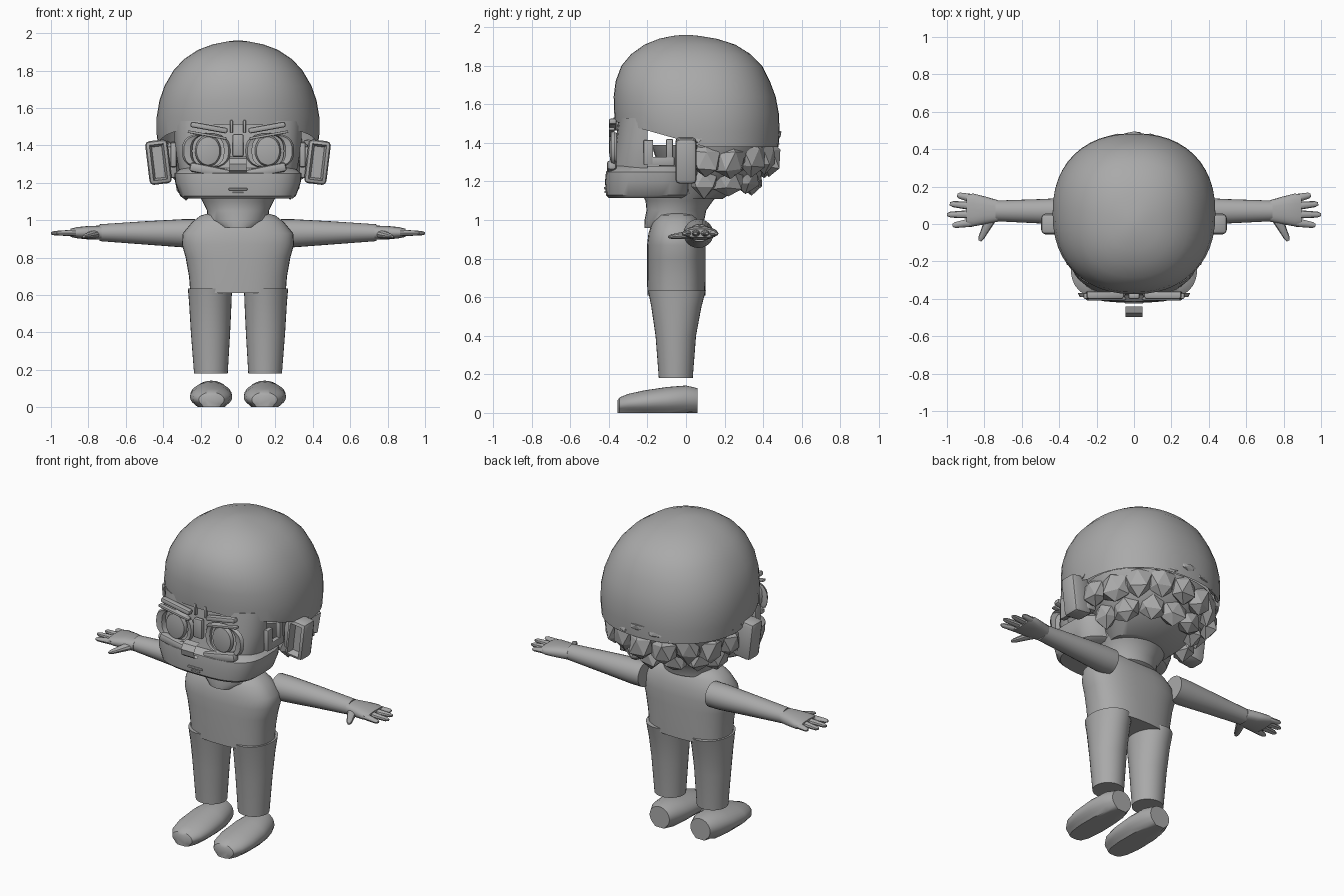
import bpy, bmesh, math, random
from mathutils import Vector, Matrix

if "Cube" in bpy.data.objects:
    bpy.data.objects.remove(bpy.data.objects["Cube"], do_unlink=True)
random.seed(4)

GREY = (0.4, 0.4, 0.4, 1)
clay = bpy.data.materials.new("plain grey")
clay.use_nodes = True
clay.diffuse_color = GREY
clay.node_tree.nodes["Principled BSDF"].inputs["Base Color"].default_value = GREY


def finish(name, bm, side=1, smooth=35):
    for v in bm.verts:
        v.co.x *= side
    bmesh.ops.recalc_face_normals(bm, faces=bm.faces)
    mesh = bpy.data.meshes.new(name)
    bm.to_mesh(mesh)
    bm.free()
    mesh.materials.append(clay)
    ob = bpy.data.objects.new(name, mesh)
    bpy.context.collection.objects.link(ob)
    if smooth:
        bpy.ops.object.select_all(action='DESELECT')
        ob.select_set(True)
        bpy.context.view_layer.objects.active = ob
        bpy.ops.object.shade_smooth_by_angle(angle=math.radians(smooth))
    return ob


def loft(rings, axis='z', n=32, power=2.0, caps=True):
    """Skin rings of (position, centre u, centre v, radius u, radius v)."""
    bm = bmesh.new()
    loops = []
    for t, cu, cv, ru, rv in rings:
        loop = []
        for i in range(n):
            a = math.tau * i / n
            c, s = math.cos(a), math.sin(a)
            u = cu + ru * math.copysign(abs(c) ** (2 / power), c)
            v = cv + rv * math.copysign(abs(s) ** (2 / power), s)
            loop.append(bm.verts.new({'x': (t, u, v), 'y': (u, t, v), 'z': (u, v, t)}[axis]))
        loops.append(loop)
    for a, b in zip(loops, loops[1:]):
        for i in range(n):
            j = (i + 1) % n
            bm.faces.new((a[i], a[j], b[j], b[i]))
    if caps:
        bm.faces.new(loops[0])
        bm.faces.new(loops[-1])
    return bm


def cut(bm, point, normal, fill=False):
    """Remove everything on the normal side of a plane."""
    geom = bm.verts[:] + bm.edges[:] + bm.faces[:]
    out = bmesh.ops.bisect_plane(bm, geom=geom, plane_co=point, plane_no=normal, clear_outer=True)
    if fill:
        edges = [e for e in out['geom_cut'] if isinstance(e, bmesh.types.BMEdge)]
        bmesh.ops.holes_fill(bm, edges=edges)


def box(centre, size, bevel=0.0, rot=None):
    bm = bmesh.new()
    bmesh.ops.create_cube(bm, size=1)
    bmesh.ops.scale(bm, vec=size, verts=bm.verts)
    if bevel:
        bmesh.ops.bevel(bm, geom=bm.edges[:], offset=bevel, segments=2, affect='EDGES', profile=0.5)
    if rot:
        bmesh.ops.rotate(bm, cent=(0, 0, 0), matrix=rot, verts=bm.verts)
    bmesh.ops.translate(bm, vec=centre, verts=bm.verts)
    return bm


def capsule(a, b, ra, rb, flat=0.8):
    """Tapered rounded finger from a to b."""
    a, b = Vector(a), Vector(b)
    d = (b - a).length
    bm = loft([(0, 0, 0, ra, ra * flat), (d * 0.85, 0, 0, rb, rb * flat),
               (d, 0, 0, rb * 0.5, rb * flat * 0.5)], axis='x', n=10)
    bmesh.ops.transform(bm, matrix=Matrix.Translation(a) @ (b - a).to_track_quat('X', 'Z').to_matrix().to_4x4(),
                        verts=bm.verts)
    return bm


def lump(centre, size, turn, jitter=0.15):
    """Faceted lock of hair."""
    bm = bmesh.new()
    bmesh.ops.create_icosphere(bm, subdivisions=1, radius=1)
    for v in bm.verts:
        v.co *= 1 + random.uniform(-jitter, jitter)
    bmesh.ops.scale(bm, vec=size, verts=bm.verts)
    bmesh.ops.rotate(bm, cent=(0, 0, 0), matrix=Matrix.Rotation(turn, 3, 'Z'), verts=bm.verts)
    bmesh.ops.translate(bm, vec=centre, verts=bm.verts)
    return bm


# Skull dome, cut along a slope above the temples
dome = loft([(1.38, 0, 0.07, 0.425, 0.41), (1.46, 0, 0.06, 0.435, 0.425), (1.55, 0, 0.055, 0.435, 0.427),
             (1.64, 0, 0.045, 0.42, 0.42), (1.72, 0, 0.035, 0.392, 0.4), (1.8, 0, 0.03, 0.345, 0.365),
             (1.86, 0, 0.025, 0.29, 0.31), (1.91, 0, 0.02, 0.215, 0.235), (1.94, 0, 0.01, 0.135, 0.15),
             (1.955, 0, 0.0, 0.06, 0.07), (1.96, 0, 0, 0.02, 0.02)], n=48, power=2.25)
bmesh.ops.delete(dome, geom=[f for f in dome.faces if f.calc_center_median().z < 1.381], context='FACES')
cut(dome, (0, 0.1, 1.38), (0, -0.28, -1))
finish("skull_dome", dome)

# Face, jaw and neck
face = loft([(1.22, 0, -0.15, 0.3, 0.245), (1.28, 0, -0.15, 0.32, 0.23), (1.4, 0, -0.14, 0.34, 0.225),
             (1.53, 0, -0.1, 0.35, 0.25)], n=40, power=3)
cut(face, (0, -0.2, 0), (0, 1, 0), fill=True)
finish("face", face)
finish("jaw", loft([(1.115, 0, -0.2, 0.29, 0.2), (1.13, 0, -0.195, 0.31, 0.22), (1.2, 0, -0.19, 0.335, 0.23),
                    (1.25, 0, -0.19, 0.34, 0.225), (1.28, 0, -0.18, 0.3, 0.2)], n=40, power=3.2))
finish("neck", loft([(0.96, 0, -0.1, 0.1, 0.115), (1.0, 0, -0.06, 0.165, 0.155), (1.05, 0, -0.05, 0.165, 0.155),
                     (1.1, 0, -0.035, 0.19, 0.175), (1.16, 0, -0.02, 0.22, 0.22)]))
finish("mouth", box((0, -0.42, 1.165), (0.1, 0.012, 0.012), 0.004))
finish("lower_lip", box((0, -0.418, 1.145), (0.06, 0.01, 0.01), 0.003))

# Nose: a small curled strip standing ahead of the face
bm = bmesh.new()
curl = [(-0.44, 1.34), (-0.475, 1.33), (-0.498, 1.3), (-0.49, 1.265), (-0.47, 1.25), (-0.45, 1.26)]
rows = [[bm.verts.new((x, y, z)) for x in (-0.045, 0, 0.045)] for y, z in curl]
for a, b in zip(rows, rows[1:]):
    for i in range(2):
        bm.faces.new((a[i], a[i + 1], b[i + 1], b[i]))
finish("nose_curl", bm)
finish("nose_bridge", box((0, -0.385, 1.4), (0.06, 0.03, 0.12), 0.01))

# Nape: tapered base under the dome, covered in locks
nape = loft([(1.11, 0, 0.05, 0.19, 0.14), (1.2, 0, 0.12, 0.28, 0.21), (1.3, 0, 0.14, 0.37, 0.29),
             (1.39, 0, 0.14, 0.4, 0.32)])
finish("nape", nape)
for row, (z, rx, ry, count, h) in enumerate([(1.32, 0.37, 0.36, 9, 0.1), (1.215, 0.28, 0.27, 7, 0.09)]):
    for i in range(count):
        a = math.radians(5 + 170 * i / (count - 1))
        lock = lump((rx * math.cos(a), 0.07 + ry * math.sin(a), z + random.uniform(-0.02, 0.02)),
                    (0.065, 0.085, h), a)
        finish("hair_lock", lock, smooth=0)
# Thin loose flakes along the rim
for i in range(13):
    a = math.radians(-5 + 190 * i / 12)
    flake = lump((0.42 * math.cos(a), 0.07 + 0.41 * math.sin(a), 1.41 + random.uniform(-0.03, 0.04)),
                 (0.012, 0.05, 0.022), a, 0.4)
    finish("hair_flake", flake, smooth=0)

# Torso
finish("torso", loft([(0.61, 0, -0.05, 0.255, 0.15), (0.7, 0, -0.05, 0.262, 0.152), (0.8, 0, -0.05, 0.28, 0.152),
                      (0.87, 0, -0.05, 0.3, 0.152), (0.93, 0, -0.05, 0.295, 0.145), (0.99, 0, -0.05, 0.245, 0.125),
                      (1.025, 0, -0.05, 0.2, 0.1), (1.035, 0, -0.05, 0.16, 0.07)], n=40, power=2.5))

for side, tag in ((1, "left"), (-1, "right")):
    # Eye, socket ring, lid, brow and cheek
    eye = loft([(-0.396, 0.16, 1.37, 0.035, 0.04), (-0.39, 0.16, 1.37, 0.062, 0.075),
                (-0.37, 0.16, 1.37, 0.07, 0.085)], axis='y', n=24)
    finish(tag + "_eye", eye, side)
    socket = loft([(-0.37, 0.17, 1.37, 0.13, 0.095), (-0.39, 0.17, 1.37, 0.12, 0.088),
                   (-0.385, 0.165, 1.37, 0.09, 0.085), (-0.36, 0.16, 1.37, 0.085, 0.085)],
                  axis='y', n=24, power=2.6, caps=False)
    finish(tag + "_eye_socket", socket, side)
    slope = Matrix.Rotation(-0.18, 3, 'Y')
    finish(tag + "_brow", box((0.155, -0.38, 1.495), (0.2, 0.04, 0.03), 0.01, slope), side)
    finish(tag + "_eyelid", box((0.165, -0.385, 1.455), (0.21, 0.03, 0.014), 0.004, slope), side)
    finish(tag + "_frown_crease", box((0.035, -0.365, 1.5), (0.014, 0.02, 0.07), 0.004), side)
    finish(tag + "_cheek", box((0.15, -0.385, 1.265), (0.22, 0.05, 0.05), 0.015, Matrix.Rotation(-0.2, 3, 'Y')), side)

    # Ear with a hollow on its front, and a hooked sideburn
    ear = box((0, 0, 0), (0.12, 0.11, 0.235), 0.022)
    front = min(ear.faces, key=lambda f: (round(f.calc_center_median().y, 3), -f.calc_area()))
    bmesh.ops.inset_region(ear, faces=[front], thickness=0.016)
    bmesh.ops.translate(ear, vec=(0, 0.04, 0), verts=front.verts)
    bmesh.ops.rotate(ear, cent=(0, 0, 0), matrix=Matrix.Rotation(0.12, 3, 'Y'), verts=ear.verts)
    bmesh.ops.translate(ear, vec=(0.425, 0.0, 1.31), verts=ear.verts)
    finish(tag + "_ear", ear, side)
    finish(tag + "_ear_root", box((0.36, 0.02, 1.31), (0.07, 0.08, 0.17), 0.015), side)
    for y, z, w, h in ((-0.195, 1.35, 0.05, 0.13), (-0.13, 1.305, 0.14, 0.045), (-0.085, 1.37, 0.035, 0.1)):
        finish(tag + "_sideburn", box((0.345, y, z), (0.03, w, h), 0.005), side)

    # Arm
    finish(tag + "_arm", loft([(0.23, 0.065, 0.93, 0.078, 0.075), (0.3, 0.065, 0.93, 0.078, 0.075),
                               (0.5, 0.068, 0.932, 0.065, 0.062), (0.74, 0.07, 0.933, 0.055, 0.045)],
                              axis='x', n=24), side)
    # Hand
    finish(tag + "_palm", loft([(0.73, 0.07, 0.933, 0.058, 0.038), (0.8, 0.073, 0.933, 0.075, 0.036),
                                (0.86, 0.075, 0.933, 0.088, 0.03), (0.895, 0.075, 0.932, 0.082, 0.022)],
                               axis='x', n=20, power=2.5), side)
    for base, tip in ((0.008, (0.97, -0.008)), (0.052, (1.0, 0.05)), (0.097, (0.985, 0.108)), (0.138, (0.945, 0.155))):
        finish(tag + "_finger", capsule((0.87, base, 0.932), (*tip, 0.93), 0.023, 0.016), side)
    finish(tag + "_thumb", capsule((0.765, 0.03, 0.925), (0.825, -0.09, 0.912), 0.03, 0.016), side)

    # Leg
    finish(tag + "_leg", loft([(0.18, 0.145, -0.053, 0.09, 0.088), (0.4, 0.147, -0.053, 0.105, 0.105),
                               (0.55, 0.148, -0.05, 0.113, 0.13), (0.635, 0.15, -0.047, 0.118, 0.15)]), side)
    # Shoe: rounded toe, flat-cut heel, flattened sole
    shoe = loft([(-0.355, 0.142, 0.035, 0.035, 0.03), (-0.345, 0.142, 0.04, 0.068, 0.04),
                 (-0.3, 0.143, 0.048, 0.098, 0.05), (-0.22, 0.144, 0.054, 0.113, 0.062),
                 (-0.1, 0.144, 0.062, 0.112, 0.072), (0.0, 0.142, 0.068, 0.095, 0.074),
                 (0.06, 0.14, 0.064, 0.068, 0.064)], axis='y', n=28)
    for v in shoe.verts:
        v.co.z = max(v.co.z, 0) if v.co.z > 0.012 else 0
    finish(tag + "_shoe", shoe, side)
